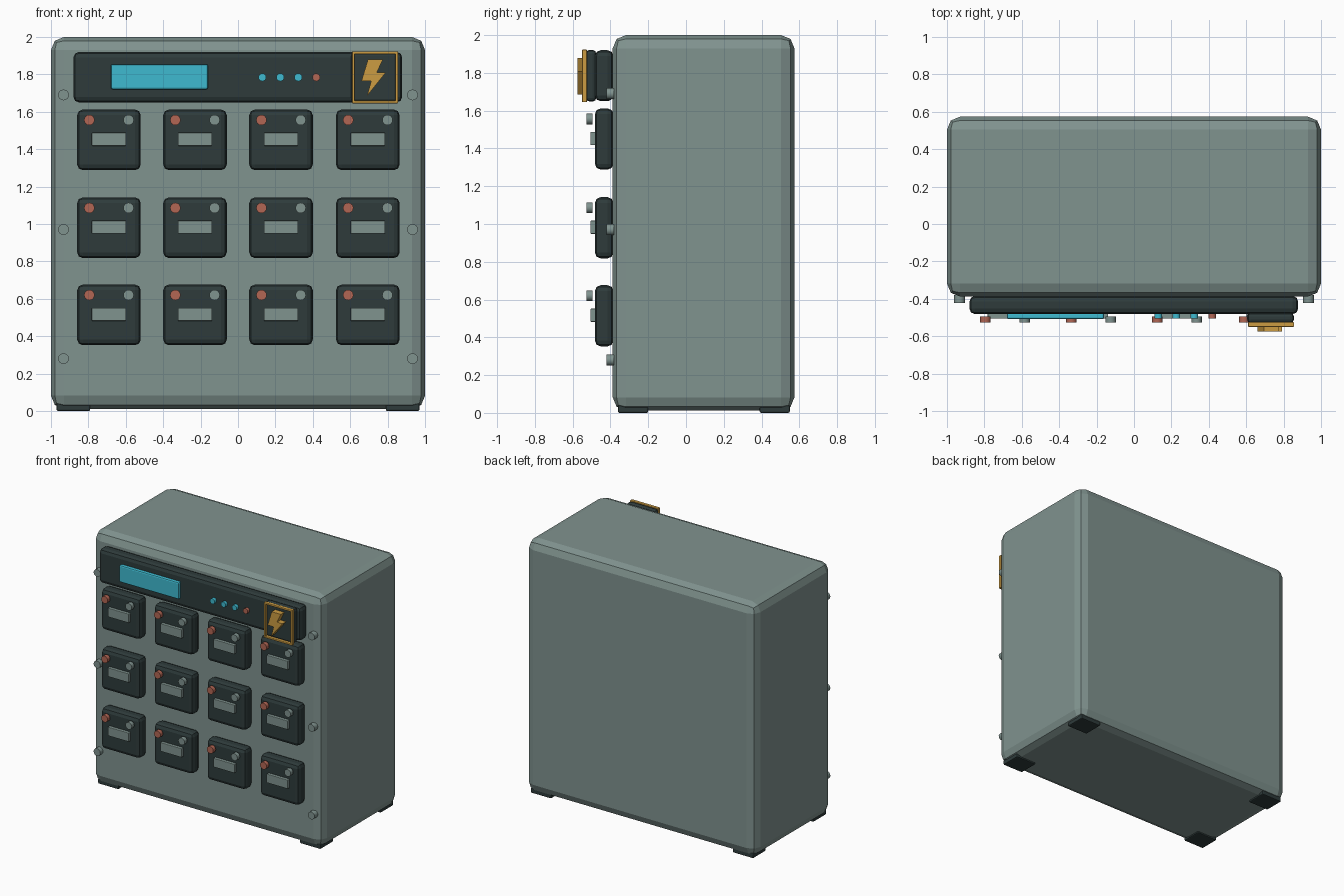
import bpy
import bmesh
from math import radians
from mathutils import Matrix

cube = bpy.data.objects.get("Cube")
if cube:
    bpy.data.objects.remove(cube, do_unlink=True)


def material(name, srgb):
    rgb = [((c / 255 + 0.055) / 1.055) ** 2.4 for c in srgb]
    m = bpy.data.materials.new(name)
    m.use_nodes = True
    m.diffuse_color = (*rgb, 1)
    bsdf = m.node_tree.nodes["Principled BSDF"]
    bsdf.inputs["Base Color"].default_value = (*rgb, 1)
    bsdf.inputs["Roughness"].default_value = 0.6
    return m


grey = material("grey green metal", (128, 147, 143))
dark = material("dark panel", (46, 59, 59))
teal = material("teal glow", (62, 186, 208))
red = material("copper red", (178, 102, 84))
gold = material("gold", (204, 156, 66))


def finish(name, bm, mat):
    bmesh.ops.recalc_face_normals(bm, faces=bm.faces)
    mesh = bpy.data.meshes.new(name)
    bm.to_mesh(mesh)
    bm.free()
    mesh.materials.append(mat)
    obj = bpy.data.objects.new(name, mesh)
    bpy.context.collection.objects.link(obj)
    return obj


def box(name, x, y, z, mat, bevel=0.0):
    """Box from (min, max) ranges, with a two-step rounded edge."""
    bm = bmesh.new()
    bmesh.ops.create_cube(bm, size=1)
    for v in bm.verts:
        for i, (lo, hi) in enumerate((x, y, z)):
            v.co[i] = (lo + hi) / 2 + v.co[i] * (hi - lo)
    if bevel:
        bmesh.ops.bevel(bm, geom=bm.edges[:], offset=bevel, segments=2,
                        profile=0.5, affect='EDGES')
    return finish(name, bm, mat)


def peg(name, x, z, y, radius, mat):
    """Short cylinder pointing to the front."""
    bm = bmesh.new()
    place = Matrix.Translation((x, sum(y) / 2, z)) @ Matrix.Rotation(radians(90), 4, 'X')
    bmesh.ops.create_cone(bm, cap_ends=True, segments=16, radius1=radius,
                          radius2=radius, depth=y[1] - y[0], matrix=place)
    obj = finish(name, bm, mat)
    for f in obj.data.polygons:
        f.use_smooth = len(f.vertices) == 4
    for e in obj.data.edges:
        a, b = (obj.data.vertices[i].co for i in e.vertices)
        e.use_edge_sharp = abs(a.y - b.y) < 0.001
    return obj


# Cabinet and feet
box("cabinet", (-1, 1), (-0.388, 0.574), (0.012, 2), grey, 0.07)
for side in (-1, 1):
    for y0 in (-0.36, 0.39):
        xs = sorted((side * 0.79, side * 0.97))
        box("foot", xs, (y0, y0 + 0.16), (0, 0.04), dark, 0.008)

# Cover screws
for side in (-1, 1):
    for z in (1.69, 0.97, 0.28):
        peg("screw", side * 0.933, z, (-0.422, -0.38), 0.029, grey)

# Header panel with display and indicator lights
box("header_panel", (-0.88, 0.878), (-0.482, -0.385), (1.65, 1.92), dark, 0.03)
box("display", (-0.68, -0.16), (-0.509, -0.475), (1.72, 1.854), teal, 0.01)
for i, mat in enumerate((teal, teal, teal, red)):
    peg("indicator_light", 0.13 + i * 0.096, 1.784, (-0.506, -0.475), 0.021, mat)

# Battery modules with label and two terminals
for cz in (1.45, 0.98, 0.514):
    for cx in (-0.69, -0.23, 0.23, 0.694):
        box("battery_module", (cx - 0.17, cx + 0.17), (-0.482, -0.385),
            (cz - 0.162, cz + 0.162), dark, 0.03)
        box("module_label", (cx - 0.092, cx + 0.092), (-0.506, -0.475),
            (cz - 0.032, cz + 0.038), grey, 0.004)
        for dx, mat in ((-0.105, red), (0.105, grey)):
            peg("terminal", cx + dx, cz + 0.106, (-0.526, -0.494), 0.028, mat)

# Power badge: plate, frame and bolt
X, Z = (0.61, 0.855), (1.645, 1.923)
box("badge_plate", (0.605, 0.855), (-0.53, -0.475), (1.648, 1.922), dark, 0.02)
T, FRAME_Y = 0.014, (-0.55, -0.525)
for x in (X[0], X[1] - T):
    box("badge_frame_side", (x, x + T), FRAME_Y, Z, gold, 0.003)
for z in (Z[0], Z[1] - T):
    box("badge_frame_rail", X, FRAME_Y, (z, z + T), gold, 0.003)

bolt = [(0.695, 1.88), (0.775, 1.88), (0.742, 1.81), (0.79, 1.81),
        (0.69, 1.685), (0.712, 1.765), (0.66, 1.765)]
bm = bmesh.new()
face = bm.faces.new([bm.verts.new((x, -0.574, z)) for x, z in bolt])
solid = bmesh.ops.extrude_face_region(bm, geom=[face])
bmesh.ops.translate(bm, vec=(0, 0.05, 0),
                    verts=[g for g in solid["geom"] if isinstance(g, bmesh.types.BMVert)])
finish("badge_bolt", bm, gold)
